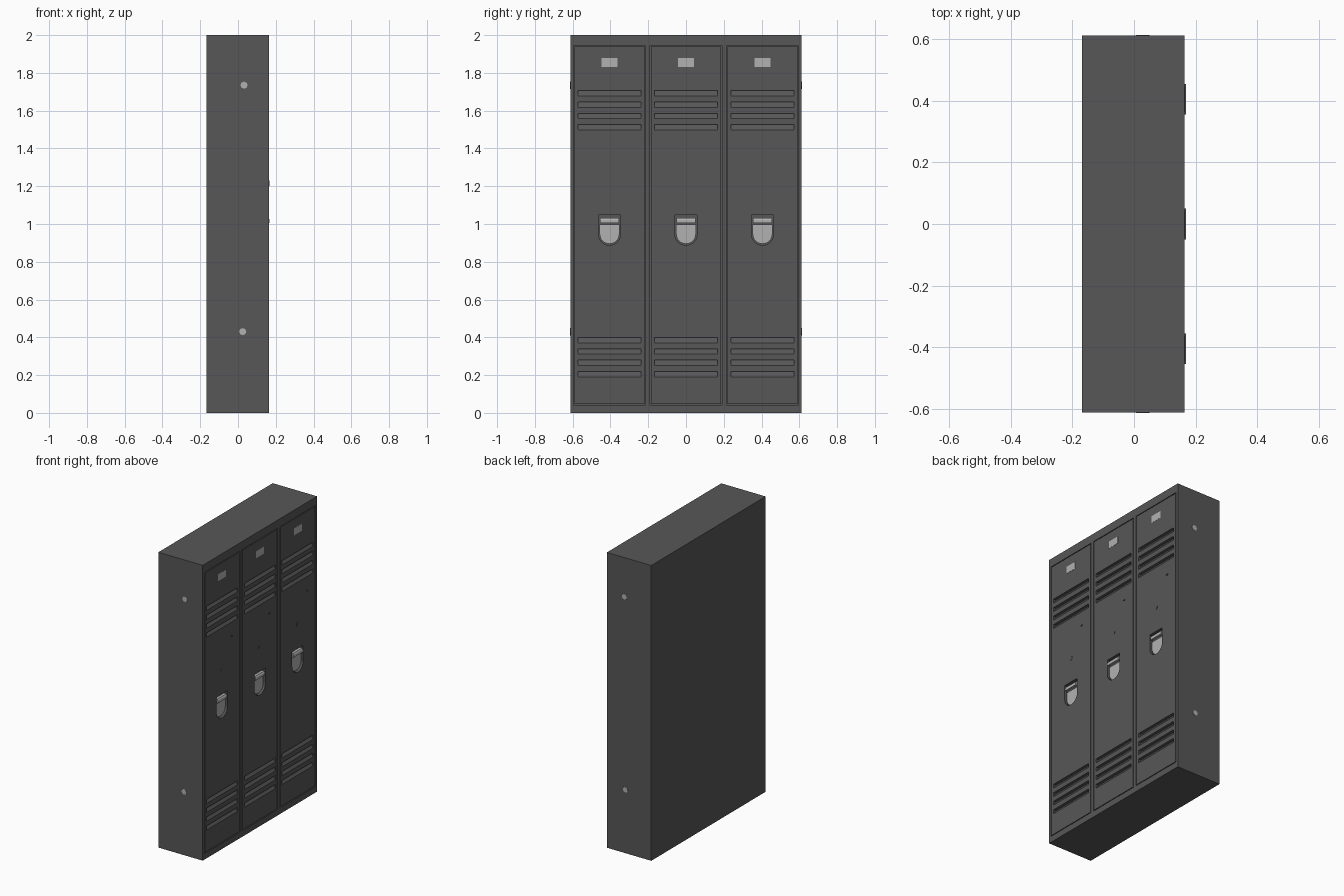
import bpy, bmesh, math
from mathutils import Vector

if "Cube" in bpy.data.objects:
    bpy.data.objects.remove(bpy.data.objects["Cube"])

FRONT, BACK = 0.164, -0.168      # x of the door side and the rear
HALF_Y, HEIGHT = 0.612, 2.0
PITCH = 0.405                    # spacing of the three lockers


def material(name, rgb):
    m = bpy.data.materials.new(name)
    m.diffuse_color = (*rgb, 1)
    m.use_nodes = True
    m.node_tree.nodes["Principled BSDF"].inputs["Base Color"].default_value = m.diffuse_color
    return m


GREY = material("dark_grey_paint", (0.095, 0.095, 0.095))
STEEL = material("light_steel", (0.44, 0.44, 0.45))


def prism(bm, pts, vec):
    """Extrude a flat outline of 3D points along vec."""
    vs = [bm.verts.new(p) for p in pts]
    f = bm.faces.new(vs)
    r = bmesh.ops.extrude_face_region(bm, geom=[f])
    top = [g for g in r["geom"] if isinstance(g, bmesh.types.BMVert)]
    bmesh.ops.translate(bm, vec=Vector(vec), verts=top)


def box(bm, x0, x1, y0, y1, z0, z1):
    prism(bm, [(x0, y0, z0), (x0, y1, z0), (x0, y1, z1), (x0, y0, z1)], (x1 - x0, 0, 0))


def finish(name, bm, mat):
    bmesh.ops.recalc_face_normals(bm, faces=bm.faces)
    me = bpy.data.meshes.new(name)
    bm.to_mesh(me)
    bm.free()
    me.materials.append(mat)
    ob = bpy.data.objects.new(name, me)
    bpy.context.collection.objects.link(ob)
    return ob


def cut(ob, bm):
    """Subtract the solids in bm from ob."""
    cutter = finish("cutter", bm, GREY)
    cutter.hide_render = True
    mod = ob.modifiers.new("cut", "BOOLEAN")
    mod.operation, mod.solver, mod.object = "DIFFERENCE", "EXACT", cutter
    dg = bpy.context.evaluated_depsgraph_get()
    me = bpy.data.meshes.new_from_object(ob.evaluated_get(dg))
    ob.modifiers.clear()
    ob.data = me
    me.materials.clear()
    me.materials.append(GREY)
    bpy.data.objects.remove(cutter)


def u_shape(x, half, z_top, z_low):
    """Outline with a flat top and rounded bottom, in the y-z plane."""
    r = half
    pts = [(x, half, z_top), (x, -half, z_top)]
    for i in range(13):
        a = math.pi + math.pi * i / 12
        pts.append((x, r * math.cos(a), z_low + r + r * math.sin(a)))
    return pts


def disc(x, y, z, r, n):
    return [(x, y + r * math.cos(2 * math.pi * i / n), z + r * math.sin(2 * math.pi * i / n))
            for i in range(n)]


# Cabinet shell with three door pockets
bm = bmesh.new()
box(bm, BACK, FRONT, -HALF_Y, HALF_Y, 0, HEIGHT)
cabinet = finish("cabinet", bm, GREY)
bm = bmesh.new()
for k in (-1, 0, 1):
    box(bm, FRONT - 0.03, FRONT + 0.05, k * PITCH - 0.19, k * PITCH + 0.19, 0.041, 1.944)
cut(cabinet, bm)

# Door panel with vent louvres and a handle recess
bm = bmesh.new()
box(bm, FRONT - 0.03, FRONT, -0.185, 0.185, 0.046, 1.939)
door = finish("door_1", bm, GREY)
bm = bmesh.new()
for base in (0.19, 1.497):
    for i in range(4):
        z = base + 0.06 * i
        prism(bm, [(FRONT + 0.002, -0.166, z - 0.002), (FRONT + 0.002, -0.166, z + 0.029),
                   (FRONT - 0.02, -0.166, z + 0.029)], (0, 0.332, 0))
prism(bm, u_shape(FRONT - 0.02, 0.059, 1.048, 0.888), (0.05, 0, 0))
# Small peep slot
box(bm, FRONT - 0.006, FRONT + 0.01, 0.094, 0.112, 1.397, 1.405)
cut(door, bm)

# Handle back plate
bm = bmesh.new()
prism(bm, u_shape(FRONT - 0.02, 0.052, 0.998, 0.895), (0.008, 0, 0))
plate = finish("handle_plate_1", bm, STEEL)

# Latch with a protruding lip
bm = bmesh.new()
prism(bm, [(FRONT - 0.02, -0.05, 1.032), (FRONT - 0.002, -0.05, 1.032), (0.168, -0.05, 1.022),
           (0.168, -0.05, 1.006), (FRONT - 0.003, -0.05, 1.006), (FRONT - 0.02, -0.05, 1.015)],
      (0, 0.1, 0))
latch = finish("latch_1", bm, STEEL)

# Number plate
bm = bmesh.new()
box(bm, FRONT - 0.001, FRONT + 0.001, -0.042, 0.042, 1.83, 1.878)
tag = finish("number_plate_1", bm, STEEL)

# Lock button
bm = bmesh.new()
prism(bm, disc(FRONT - 0.001, 0, 1.215, 0.014, 16), (0.003, 0, 0))
lock = finish("lock_button_1", bm, GREY)

# Repeat the door set for all three lockers
for ob in (door, plate, latch, tag, lock):
    for k in (0, 1):
        c = ob.copy()
        c.name = ob.name.replace("_1", "_%d" % (k + 2))
        c.location.y = k * PITCH
        bpy.context.collection.objects.link(c)
    ob.location.y = -PITCH

# Side bolts on both ends
for side in (-1, 1):
    for j, (x, z) in enumerate(((0.025, 0.43), (0.032, 1.735))):
        bm = bmesh.new()
        prism(bm, [(x + 0.019 * math.cos(i * math.pi / 4), side * (HALF_Y - 0.002),
                    z + 0.019 * math.sin(i * math.pi / 4)) for i in range(8)],
              (0, side * 0.004, 0))
        finish("side_bolt_%s_%d" % ("front" if side < 0 else "back", j + 1), bm, STEEL)
